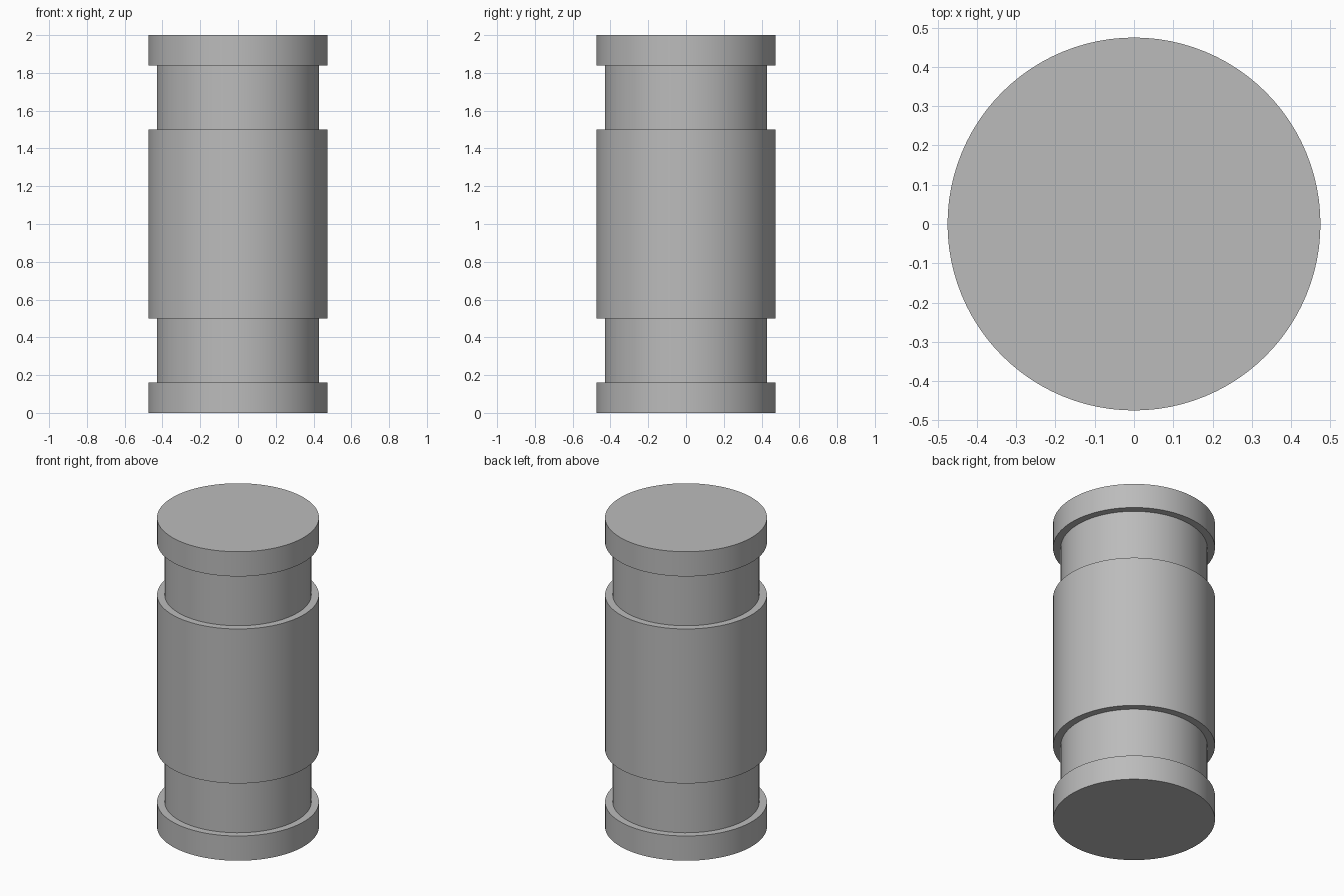
import bpy
import bmesh
import math

if "Cube" in bpy.data.objects:
    bpy.data.objects.remove(bpy.data.objects["Cube"], do_unlink=True)

SEGMENTS = 96
RIM, GROOVE = 0.475, 0.43
FLANGE, SHOULDER, HEIGHT = 0.16, 0.5, 2.0

# Plain grey metal
grey = bpy.data.materials.new("grey_metal")
grey.use_nodes = True
colour = (0.5, 0.5, 0.5, 1)
grey.diffuse_color = colour
grey.node_tree.nodes["Principled BSDF"].inputs["Base Color"].default_value = colour

# Half profile from the bottom centre to mid height, mirrored for the top
lower = [(0, 0), (RIM, 0), (RIM, FLANGE), (GROOVE, FLANGE),
         (GROOVE, SHOULDER), (RIM, SHOULDER)]
profile = lower + [(r, HEIGHT - z) for r, z in reversed(lower)]

# Turned body: rings joined by walls, closed with flat caps
bm = bmesh.new()
rings = []
for r, z in profile[1:-1]:
    rings.append([bm.verts.new((r * math.cos(a), r * math.sin(a), z))
                  for a in (math.tau * i / SEGMENTS for i in range(SEGMENTS))])
for low, high in zip(rings, rings[1:]):
    for i in range(SEGMENTS):
        j = (i + 1) % SEGMENTS
        bm.faces.new((low[i], low[j], high[j], high[i]))
bm.faces.new(rings[0][::-1])
bm.faces.new(rings[-1])
bmesh.ops.recalc_face_normals(bm, faces=bm.faces)

mesh = bpy.data.meshes.new("grooved_cylinder")
bm.to_mesh(mesh)
bm.free()
mesh.materials.append(grey)
body = bpy.data.objects.new("grooved_cylinder", mesh)
bpy.context.collection.objects.link(body)

# Smooth walls with crisp steps
bpy.ops.object.select_all(action="DESELECT")
body.select_set(True)
bpy.context.view_layer.objects.active = body
bpy.ops.object.shade_smooth_by_angle(angle=math.radians(30))
